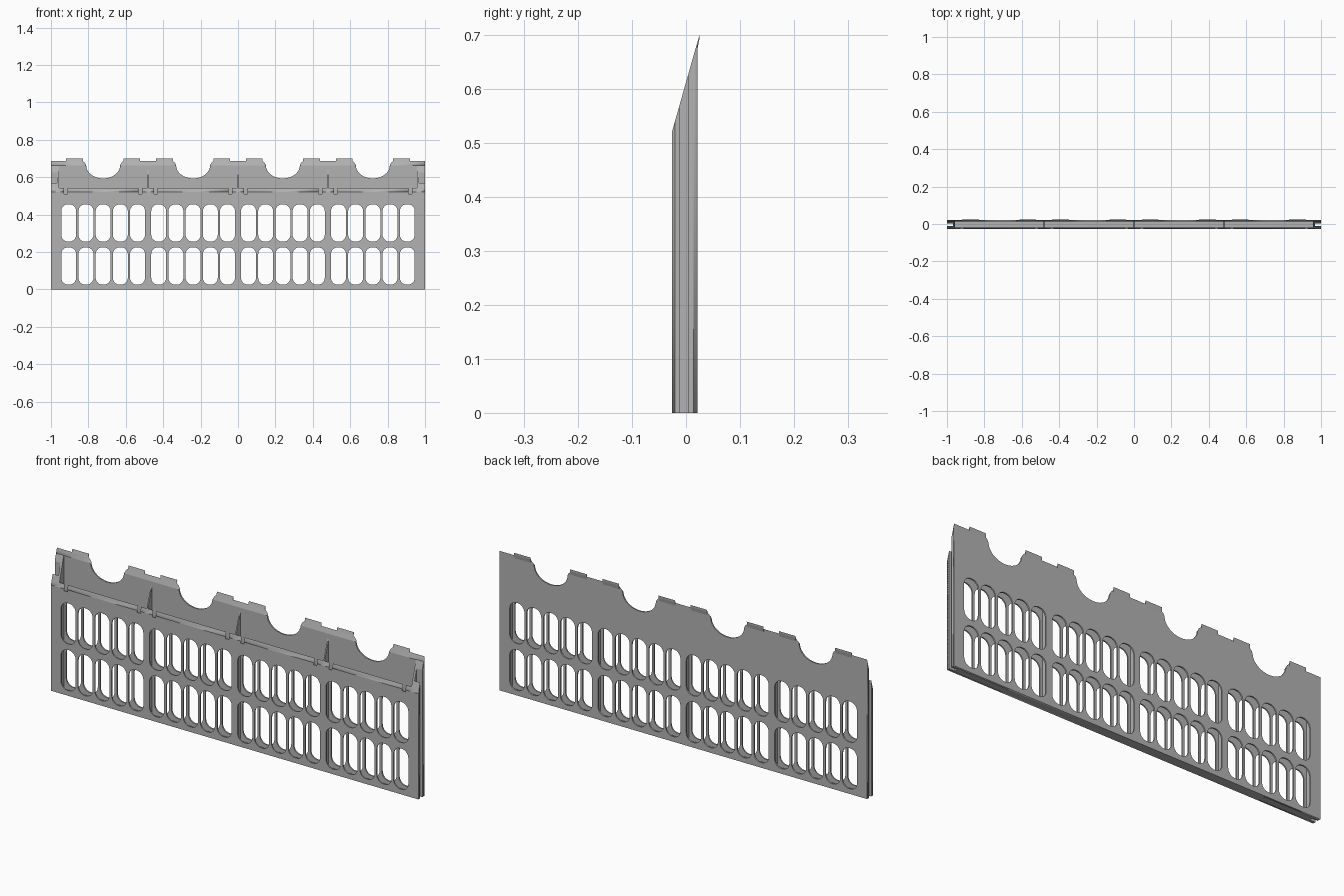
import bpy, bmesh, math

if "Cube" in bpy.data.objects:
    bpy.data.objects.remove(bpy.data.objects["Cube"])

grey = bpy.data.materials.new("light grey plastic")
grey.diffuse_color = (0.45, 0.45, 0.45, 1)
grey.use_nodes = True
grey.node_tree.nodes["Principled BSDF"].inputs["Base Color"].default_value = grey.diffuse_color

BAYS = (-0.721, -0.24, 0.24, 0.721)      # bay centres along x
Y_FRONT, Y_BACK = -0.026, 0.021          # outer faces


def slope(y):
    """Height of the slanted top at depth y."""
    return 0.52 + 3.53 * (y - Y_FRONT)


def finish(bm, name):
    bmesh.ops.remove_doubles(bm, verts=bm.verts, dist=1e-5)
    bmesh.ops.recalc_face_normals(bm, faces=bm.faces)
    me = bpy.data.meshes.new(name)
    bm.to_mesh(me)
    bm.free()
    me.materials.append(grey)
    ob = bpy.data.objects.new(name, me)
    bpy.context.collection.objects.link(ob)
    return ob


def prism(name, profile, x0, x1):
    """Extrude a (y, z) profile along x."""
    bm = bmesh.new()
    a = [bm.verts.new((x0, y, z)) for y, z in profile]
    b = [bm.verts.new((x1, y, z)) for y, z in profile]
    n = len(a)
    bm.faces.new(a)
    bm.faces.new(b[::-1])
    for i in range(n):
        bm.faces.new((a[i], a[(i + 1) % n], b[(i + 1) % n], b[i]))
    return finish(bm, name)


def slot(cx, z0, z1, w=0.08, r=0.037, steps=7):
    """Tall rounded slot outline."""
    pts = []
    for q, (sx, zc) in enumerate(((1, z1 - r), (-1, z1 - r), (-1, z0 + r), (1, z0 + r))):
        for i in range(steps + 1):
            t = math.pi / 2 * (q + i / steps)
            pts.append((cx + sx * (w / 2 - r) + r * math.cos(t), zc + r * math.sin(t)))
    return pts


def plate(name, outline, y0, y1):
    """Slotted sheet between y0 and y1, with its top cut on the slope."""
    cu = bpy.data.curves.new(name, 'CURVE')
    cu.dimensions, cu.fill_mode = '2D', 'BOTH'
    cu.extrude = (y1 - y0) / 2
    loops = [outline]
    for c in BAYS:
        for k in range(-2, 3):
            loops += [slot(c + k * 0.092, 0.025, 0.225), slot(c + k * 0.092, 0.255, 0.455)]
    for pts in loops:
        sp = cu.splines.new('POLY')
        sp.points.add(len(pts) - 1)
        for p, (x, z) in zip(sp.points, pts):
            p.co = (x, z, 0, 1)
        sp.use_cyclic_u = True
    tmp = bpy.data.objects.new(name + "_outline", cu)
    bpy.context.collection.objects.link(tmp)
    dg = bpy.context.evaluated_depsgraph_get()
    me = bpy.data.meshes.new_from_object(tmp.evaluated_get(dg))
    bpy.data.objects.remove(tmp)
    bm = bmesh.new()
    bm.from_mesh(me)
    for v in bm.verts:
        x, z, d = v.co
        y = (y0 + y1) / 2 - d
        # top edge follows the slope
        if y0 == Y_FRONT and abs(z - 0.52) < 1e-4:
            z = slope(y)
        v.co = (x, y, min(z, slope(y)))
    ob = finish(bm, name)
    bpy.data.meshes.remove(me)
    return ob


# front sheet: low top edge with small notches beside each bay
top = [(-1, 0.52)]
for c in BAYS:
    for a, b in ((-0.208, -0.19), (0.19, 0.208)):
        top += [(c + a, 0.52), (c + a, 0.51), (c + b, 0.51), (c + b, 0.52)]
top.append((1, 0.52))
plate("front_sheet", [(1, 0), (-1, 0)] + top, Y_FRONT, -0.020)

# back sheet: tall top edge with a round cut-out in each bay
top = [(-1, 0.686)]
for c in BAYS:
    top += [(c - 0.108, 0.686), (c - 0.097, 0.676)]
    for i in range(17):
        t = math.pi * (1 + i / 16)
        top.append((c + 0.091 * math.cos(t), 0.664 + 0.071 * math.sin(t)))
    top += [(c + 0.097, 0.676), (c + 0.108, 0.686)]
top.append((1, 0.686))
plate("back_sheet", [(1, 0), (-1, 0)] + top, 0.014, Y_BACK)

# locking tabs on the back top edge
for c in BAYS:
    for s in (-1, 1):
        prism("top_tab", [(0.0185, slope(0.0185)), (0.025, 0.70), (0.0245, 0.69), (0.021, 0.672)],
              c + s * 0.108, c + s * 0.198)

# thin dividers between the bays
for x in (-0.481, 0, 0.481):
    prism("divider", [(-0.0205, 0), (0.0145, 0), (0.0145, 0.64), (-0.0205, 0.535)],
          x - 0.003, x + 0.003)

# end walls and the grooved flanges beyond them
for s in (-1, 1):
    prism("end_wall", [(-0.0205, 0), (0.0145, 0), (0.0145, slope(0.0145)), (-0.0205, slope(-0.0205))],
          s * 0.958, s * 0.969)
    for name, y0, y1 in (("front_flange", -0.0205, -0.012), ("back_flange", 0.004, 0.0145)):
        prism(name, [(y0, 0), (y1, 0), (y1, slope(y1)), (y0, slope(y0))], s * 0.965, s)

# closed floor between the sheets
prism("floor", [(-0.0205, 0), (0.0145, 0), (0.0145, 0.007), (-0.0205, 0.007)], -0.965, 0.965)
